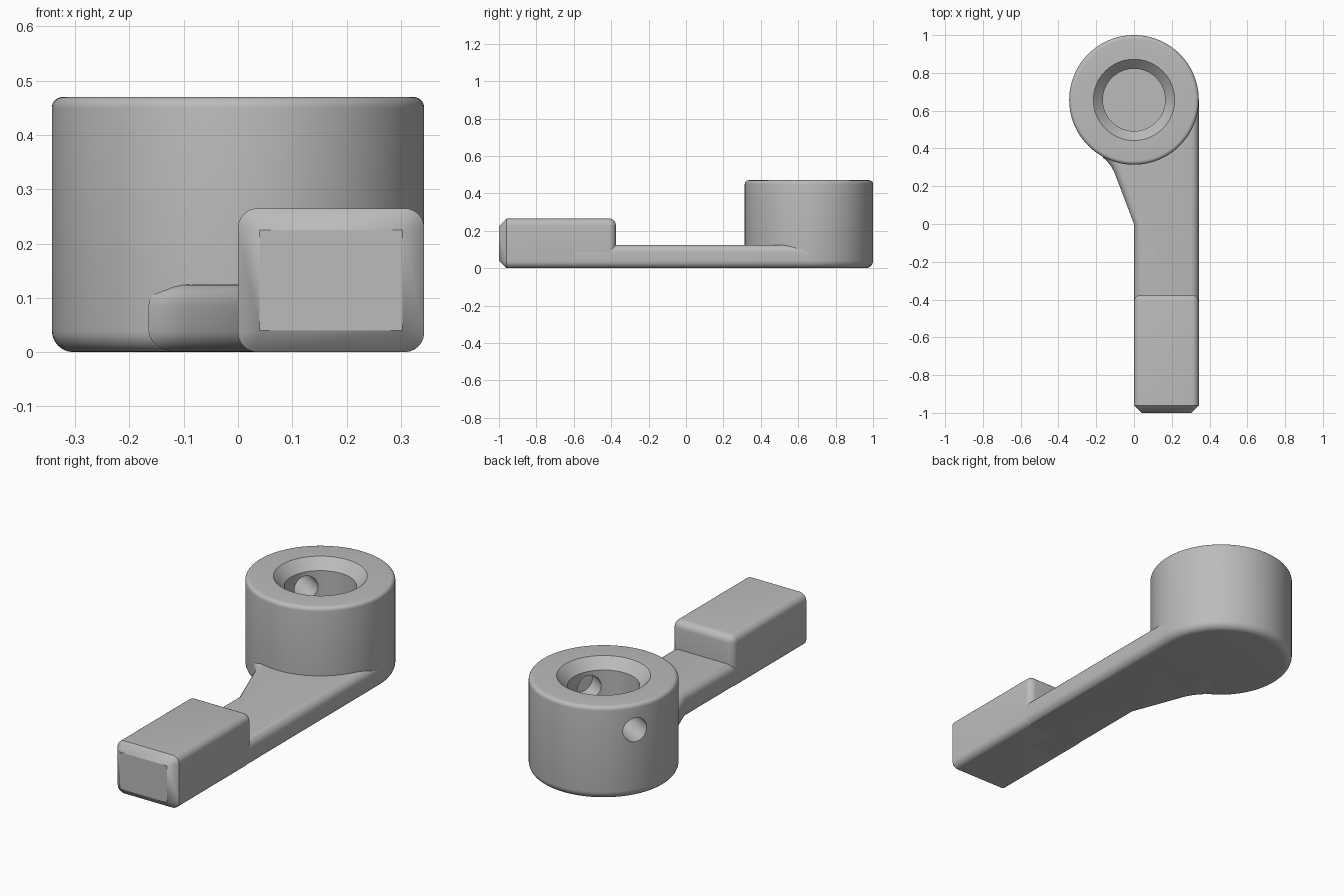
import bpy, bmesh, math
from mathutils import Matrix, Vector

if "Cube" in bpy.data.objects:
    bpy.data.objects.remove(bpy.data.objects["Cube"], do_unlink=True)

R, HUB_Y, HUB_H = 0.343, 0.657, 0.47
ARM_H, BLOCK_H, FILLET = 0.125, 0.265, 0.04
BLOCK_BACK = -0.375

grey = bpy.data.materials.new("satin grey")
grey.use_nodes = True
colour = (0.5, 0.5, 0.5, 1)
grey.diffuse_color = colour
grey.node_tree.nodes["Principled BSDF"].inputs["Base Color"].default_value = colour


def make(name, bm):
    bmesh.ops.recalc_face_normals(bm, faces=bm.faces)
    mesh = bpy.data.meshes.new(name)
    bm.to_mesh(mesh)
    bm.free()
    mesh.materials.append(grey)
    obj = bpy.data.objects.new(name, mesh)
    bpy.context.collection.objects.link(obj)
    return obj


def extrude_outline(points, height):
    bm = bmesh.new()
    face = bm.faces.new([bm.verts.new((x, y, 0)) for x, y in points])
    top = bmesh.ops.extrude_face_region(bm, geom=[face])["geom"]
    verts = [v for v in top if isinstance(v, bmesh.types.BMVert)]
    bmesh.ops.translate(bm, verts=verts, vec=(0, 0, height))
    return bm


def bevel(bm, rule, width, segments):
    edges = [e for e in bm.edges if rule(*[v.co for v in e.verts])]
    bmesh.ops.bevel(bm, geom=edges, offset=width, segments=segments,
                    profile=0.5, affect='EDGES', clamp_overlap=False)


def arc(cx, cy, r, start, end, n=6):
    angles = [math.radians(start + (end - start) * i / n) for i in range(n + 1)]
    return [(cx + r * math.cos(a), cy + r * math.sin(a)) for a in angles]


# Hub: lathed section with rounded rims and a chamfered blind bore
section = [(0, 0)] + arc(R - FILLET, FILLET, FILLET, -90, 0)
section += arc(R - 0.02, HUB_H - 0.02, 0.02, 0, 90)
section += [(0.215, HUB_H), (0.165, HUB_H - 0.05), (0.165, 0.13), (0, 0.13)]
bm = bmesh.new()
verts = [bm.verts.new((x, HUB_Y, z)) for x, z in section]
edges = [bm.edges.new(pair) for pair in zip(verts, verts[1:])]
bmesh.ops.spin(bm, geom=verts + edges, cent=(0, HUB_Y, 0), axis=(0, 0, 1),
               angle=math.tau, steps=96, use_duplicate=False)
bmesh.ops.remove_doubles(bm, verts=bm.verts, dist=0.0001)
hub = make("hub", bm)

# Cross hole: through one wall and partly into the opposite one
bm = bmesh.new()
direction = Vector((-math.sin(math.radians(60)), 0.5, 0))
centre = Vector((0, HUB_Y, 0.34)) + direction * 0.1
bmesh.ops.create_cone(bm, cap_ends=True, segments=32, radius1=0.06, radius2=0.06,
                      depth=0.7, matrix=Matrix.Translation(centre)
                      @ direction.to_track_quat('Z', 'Y').to_matrix().to_4x4())
drill = make("cross_hole_cutter", bm)
drill.hide_render = True
drill.hide_set(True)
cut = hub.modifiers.new("cross hole", 'BOOLEAN')
cut.operation, cut.object, cut.solver = 'DIFFERENCE', drill, 'EXACT'

# Arm: flat bar that flares and blends into the hub
outline = [(0, -0.6), (R, -0.6), (R, HUB_Y), (0, HUB_Y), (-0.12, 0.4)]
outline += [(-0.165, 0.352), (-0.142, 0.332), (-0.122, 0.307), (-0.105, 0.276), (0, 0)]
bm = extrude_outline(outline, ARM_H)
bevel(bm, lambda a, b: abs(a.z - b.z) < 0.001
      and not (a.y > 0.39 and b.y > 0.39), FILLET, 6)
arm = make("arm", bm)

# Grip block: rounded everywhere except the chamfered front end
bm = extrude_outline([(0, -1), (R, -1), (R, BLOCK_BACK), (0, BLOCK_BACK)], BLOCK_H)
bevel(bm, lambda a, b: a.y > -0.99 or b.y > -0.99, FILLET * 0.9, 6)
front = [f for f in bm.faces if f.normal.y < -0.9 and f.calc_center_median().y < -0.99]
bmesh.ops.delete(bm, geom=front, context='FACES')
rim = [v for v in bm.verts if v.co.y < -0.99]
rim_edges = [e for e in bm.edges if e.is_boundary]
for v in rim:
    v.co.y = -1 + FILLET
new = bmesh.ops.extrude_edge_only(bm, edges=rim_edges)["geom"]
tip = [v for v in new if isinstance(v, bmesh.types.BMVert)]
for v in tip:
    v.co.x = min(max(v.co.x, FILLET), R - FILLET)
    v.co.z = min(max(v.co.z, FILLET), BLOCK_H - FILLET)
    v.co.y = -1
bmesh.ops.remove_doubles(bm, verts=tip, dist=0.006)
bmesh.ops.holes_fill(bm, edges=[e for e in bm.edges if e.is_boundary], sides=0)
block = make("grip_block", bm)

# Smooth shading with crisp edges kept
for obj in (hub, arm, block):
    bpy.ops.object.select_all(action='DESELECT')
    obj.select_set(True)
    bpy.context.view_layer.objects.active = obj
    if obj.modifiers:
        bpy.ops.object.modifier_apply(modifier="cross hole")
    bpy.ops.object.shade_smooth_by_angle(angle=math.radians(30))
